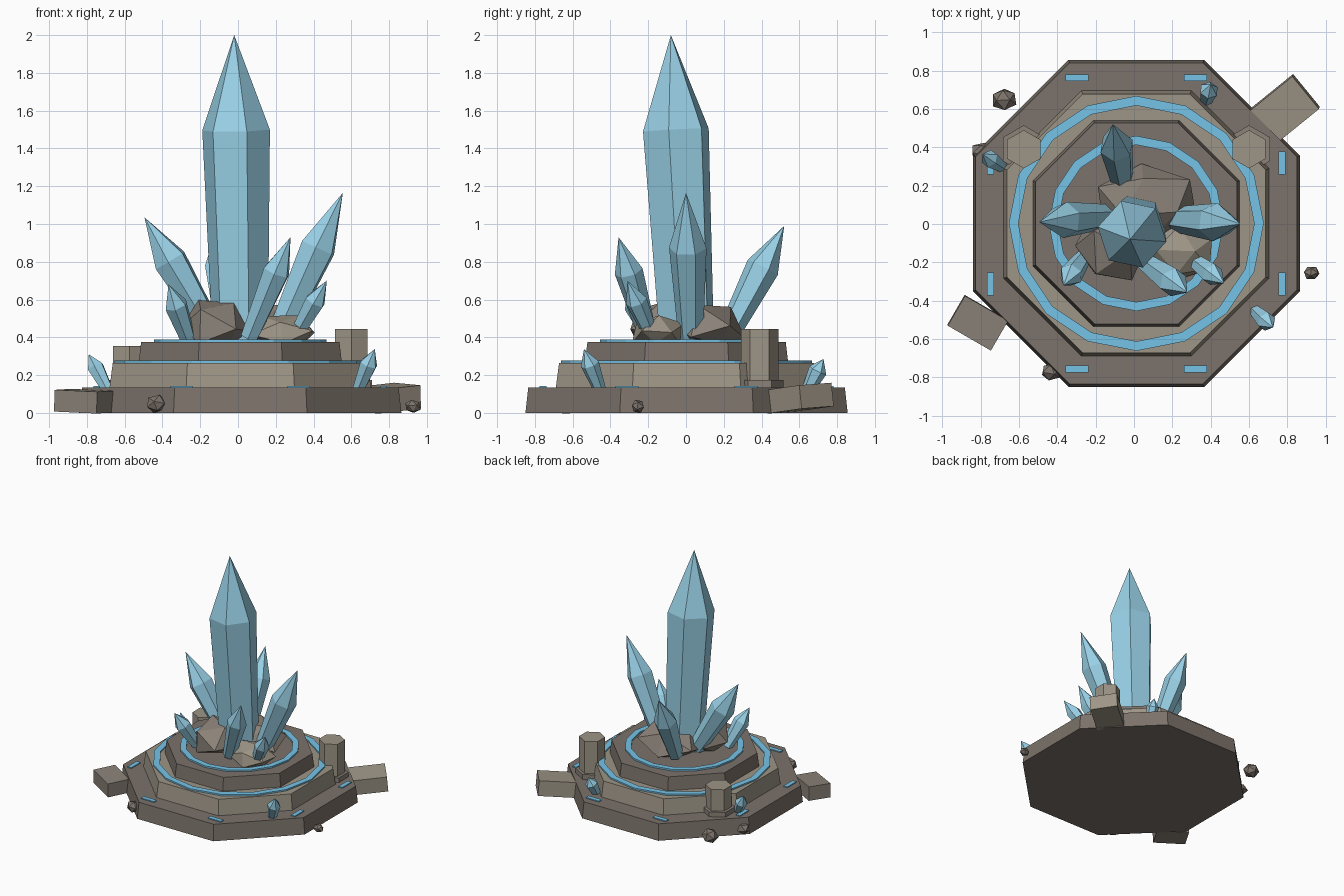
import bpy, bmesh, math, random
from mathutils import Vector, Matrix, Euler

if "Cube" in bpy.data.objects:
    bpy.data.objects.remove(bpy.data.objects["Cube"])

random.seed(4)
CX, CY = 0.012, 0.003          # centre of the plinth


def mat(name, rgb):
    m = bpy.data.materials.new(name)
    m.diffuse_color = (*rgb, 1)
    m.use_nodes = True
    m.node_tree.nodes["Principled BSDF"].inputs["Base Color"].default_value = m.diffuse_color
    return m


DARK = mat("dark_stone", (0.20, 0.17, 0.145))
LIGHT = mat("light_stone", (0.34, 0.30, 0.24))
MID = mat("mid_stone", (0.26, 0.225, 0.19))
CRYSTAL = mat("crystal_blue", (0.32, 0.64, 0.80))
GLOW = mat("glow_blue", (0.18, 0.55, 0.80))


def finish(bm, name, material):
    bmesh.ops.recalc_face_normals(bm, faces=bm.faces)
    me = bpy.data.meshes.new(name)
    bm.to_mesh(me)
    bm.free()
    me.materials.append(material)
    ob = bpy.data.objects.new(name, me)
    bpy.context.collection.objects.link(ob)
    return ob


def loft(name, material, sides, rings, base, axis=Vector((0, 0, 1)), rot=0.0, tip=None):
    """Stack of regular polygons (distance, radius) along an axis, with optional point."""
    bm = bmesh.new()
    q = Vector((0, 0, 1)).rotation_difference(axis)
    base = Vector(base)
    loops = []
    for h, r in rings:
        pts = [Vector((r * math.cos(rot + i * math.tau / sides),
                       r * math.sin(rot + i * math.tau / sides), h)) for i in range(sides)]
        loops.append([bm.verts.new(base + q @ p) for p in pts])
    for a, b in zip(loops, loops[1:]):
        for i in range(sides):
            j = (i + 1) % sides
            bm.faces.new((a[i], a[j], b[j], b[i]))
    bm.faces.new(loops[0][::-1])
    if tip is None:
        bm.faces.new(loops[-1])
    else:
        t = bm.verts.new(tip)
        for i in range(sides):
            bm.faces.new((loops[-1][i], loops[-1][(i + 1) % sides], t))
    return finish(bm, name, material)


def crystal(name, base, tip, r, shoulder=0.64, rot=0.4, taper=0.66):
    d = Vector(tip) - Vector(base)
    L = d.length
    return loft(name, CRYSTAL, 6, [(0, r * taper), (L * shoulder, r)], base,
                d.normalized(), rot, Vector(tip))


def ring(name, r_in, r_out, z0, z1, n=16):
    bm = bmesh.new()
    prof = [(r_in, z0), (r_out, z0), (r_out, z1), (r_in, z1)]
    cols = []
    for i in range(n):
        a = i * math.tau / n
        cols.append([bm.verts.new((CX + r * math.cos(a), CY + r * math.sin(a), z)) for r, z in prof])
    for i in range(n):
        a, b = cols[i], cols[(i + 1) % n]
        for k in range(4):
            m = (k + 1) % 4
            bm.faces.new((a[k], b[k], b[m], a[m]))
    return finish(bm, name, GLOW)


def rock(name, loc, size, material, jitter=0.12, floor=0.0, turn=(0.4, 0.3, 0.2)):
    bm = bmesh.new()
    bmesh.ops.create_icosphere(bm, subdivisions=1, radius=1,
                               matrix=Euler(turn).to_matrix().to_4x4())
    for v in bm.verts:
        k = 1 + random.uniform(-jitter, jitter)
        v.co = Vector(loc) + Vector([c * s * k for c, s in zip(v.co, size)])
        v.co.z = max(v.co.z, floor)
    return finish(bm, name, material)


def box(name, loc, size, material, euler=(0, 0, 0)):
    bm = bmesh.new()
    bmesh.ops.create_cube(bm, size=1, matrix=Matrix.LocRotScale(Vector(loc), Euler(euler), Vector(size)))
    return finish(bm, name, material)


# Octagonal plinth tiers (apothem bottom, apothem top, z range)
C8 = math.cos(math.pi / 8)
for name, m, a0, a1, z0, z1 in (("lower_tier", DARK, 0.853, 0.838, 0, 0.135),
                                ("middle_tier", LIGHT, 0.692, 0.675, 0.135, 0.265),
                                ("upper_tier", DARK, 0.538, 0.525, 0.265, 0.375)):
    loft(name, m, 8, [(z0, a0 / C8), (z1, a1 / C8)], (CX, CY, 0), rot=math.pi / 8)

# Glowing inlays
ring("outer_glow_ring", 0.615, 0.665, 0.255, 0.277)
ring("inner_glow_ring", 0.41, 0.457, 0.365, 0.388)
for s in (-1, 1):
    for t in (-1, 1):
        box("rune_inlay", (CX + s * 0.31, CY + t * 0.76, 0.135), (0.12, 0.036, 0.016), GLOW)
        box("rune_inlay", (CX + s * 0.76, CY + t * 0.315, 0.135), (0.036, 0.12, 0.016), GLOW)

# Broken pillars with wider feet
for name, x, top in (("right_pillar", 0.60, 0.445), ("left_pillar", -0.575, 0.355)):
    loft(name, LIGHT, 6, [(0.135, 0.1), (top, 0.1)], (x, 0.39, 0), rot=math.pi / 6)
    loft(name + "_foot", MID, 6, [(0.13, 0.125), (0.175, 0.125)], (x, 0.39, 0), rot=math.pi / 6)

# Fallen slabs
box("rear_slab", (0.785, 0.60, 0.078), (0.29, 0.22, 0.125), LIGHT, (0.06, -0.09, math.radians(39)))
box("front_slab", (-0.815, -0.515, 0.062), (0.26, 0.18, 0.115), MID, (0.03, 0.04, math.radians(-30)))

# Boulders around the crystal roots
rock("front_boulder", (-0.12, -0.1, 0.44), (0.20, 0.21, 0.175), MID, 0.09, 0.37, (0.3, 0.5, 0.2))
rock("back_boulder", (0.07, 0.11, 0.43), (0.27, 0.20, 0.165), MID, 0.09, 0.37, (0.6, 0.2, 0.9))
rock("right_boulder", (0.24, -0.15, 0.42), (0.19, 0.15, 0.11), LIGHT, 0.09, 0.37, (0.2, 0.4, 0.6))

# Loose rocks
for x, y, r in ((-0.675, 0.65, 0.07), (0.925, -0.255, 0.044), (-0.43, -0.77, 0.058), (-0.795, 0.375, 0.058)):
    rock("loose_rock", (x, y, r * 0.8), (r, r * 0.85, r * 0.85), DARK, 0.08,
         turn=(r * 20, r * 9, r * 30))

# Crystals: base, tip, shoulder radius
crystal("main_crystal", (0.012, 0.005, 0.38), (-0.02, -0.08, 2.0), 0.183, 0.69, math.radians(48), 0.82)
crystal("right_crystal", (0.21, 0.025, 0.40), (0.555, 0.0, 1.165), 0.10, 0.62)
crystal("left_crystal", (-0.13, 0.04, 0.42), (-0.495, 0.01, 1.035), 0.095, 0.63)
crystal("back_crystal", (-0.06, 0.22, 0.41), (-0.11, 0.52, 0.99), 0.09, 0.62)
crystal("front_crystal", (0.06, -0.20, 0.40), (0.278, -0.357, 0.93), 0.076, 0.66)
crystal("front_right_crystal", (0.30, -0.18, 0.40), (0.47, -0.31, 0.70), 0.058)
crystal("front_left_crystal", (-0.26, -0.17, 0.38), (-0.368, -0.32, 0.68), 0.063)
crystal("left_shard", (-0.69, 0.30, 0.12), (-0.79, 0.365, 0.31), 0.047)
crystal("front_shard", (0.635, -0.455, 0.12), (0.724, -0.54, 0.338), 0.05)
crystal("back_shard", (0.375, 0.645, 0.12), (0.40, 0.728, 0.285), 0.05)
